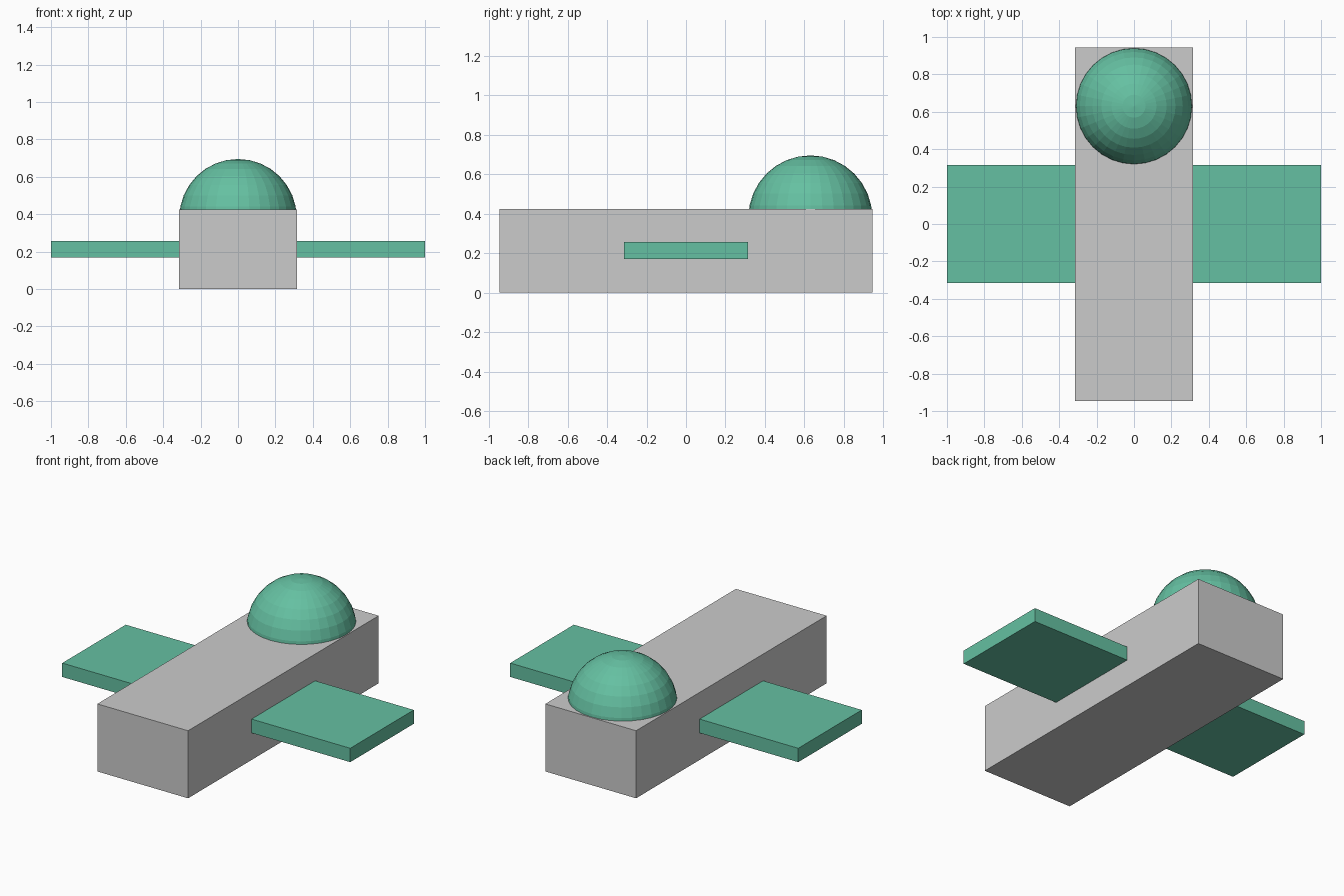
import bpy

if "Cube" in bpy.data.objects:
    bpy.data.objects.remove(bpy.data.objects["Cube"])

green = bpy.data.materials.new("green")
green.diffuse_color = (0.13, 0.53, 0.36, 1)
green.use_nodes = True
green.node_tree.nodes["Principled BSDF"].inputs["Base Color"].default_value = green.diffuse_color


def box(name, size, center, mat=None):
    bpy.ops.mesh.primitive_cube_add(size=1, location=center)
    ob = bpy.context.object
    ob.name = name
    ob.scale = size
    bpy.ops.object.transform_apply(location=False, rotation=False, scale=True)
    if mat:
        ob.data.materials.append(mat)
    return ob


# Long grey body
box("body", (0.63, 1.89, 0.424), (0, 0, 0.212))

# Flat wing slab passing through the body
box("wings", (2.0, 0.63, 0.087), (0, 0, 0.213), green)

# Faceted dome sunk into the rear of the body
bpy.ops.mesh.primitive_uv_sphere_add(segments=32, ring_count=16, radius=0.314,
                                     location=(0, 0.63, 0.381))
dome = bpy.context.object
dome.name = "dome"
dome.data.materials.append(green)
